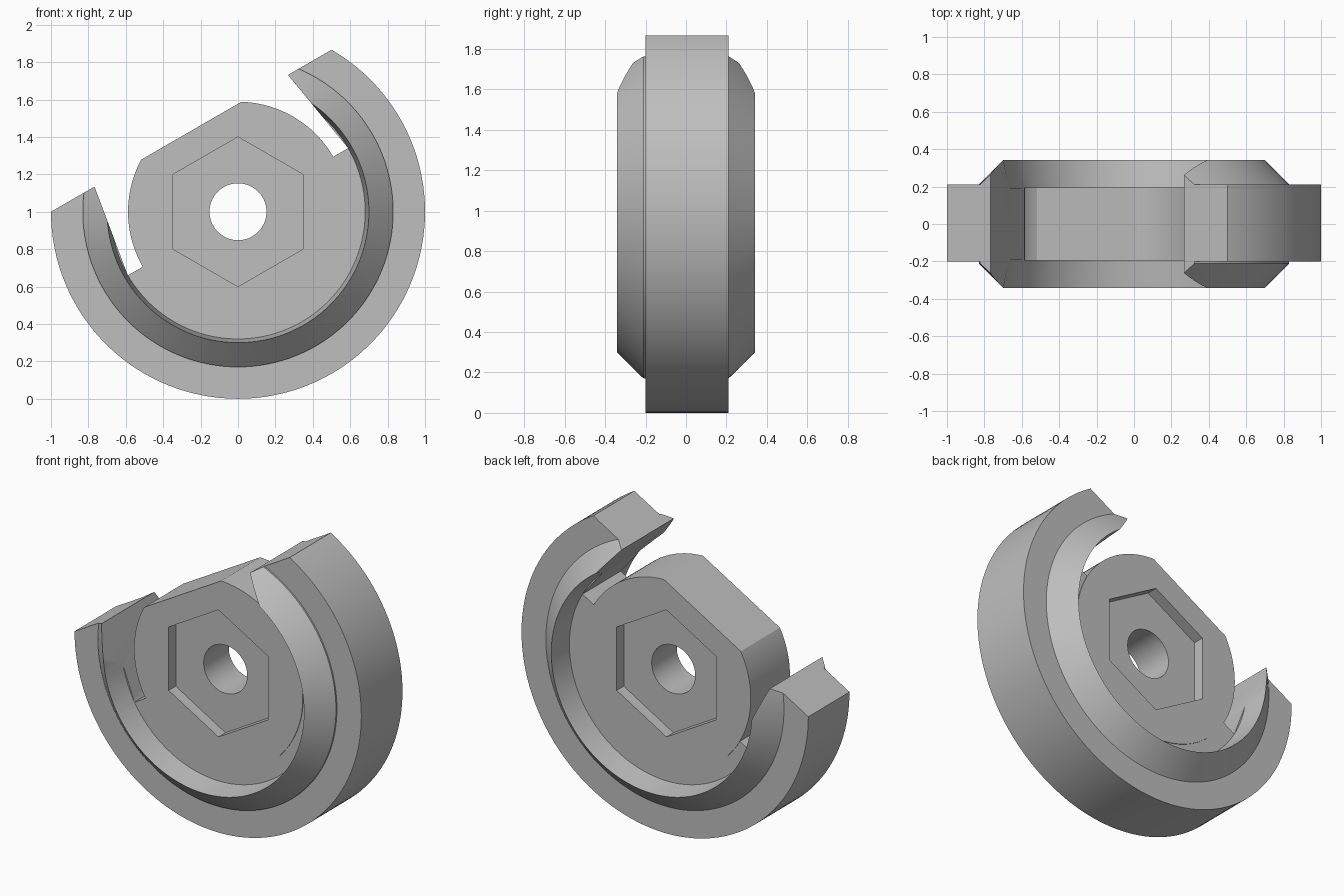
import bpy, bmesh, math
from mathutils import Matrix

if "Cube" in bpy.data.objects:
    bpy.data.objects.remove(bpy.data.objects["Cube"])

TILT = math.radians(-30)   # slot opening leans toward the model's right
CENTRE_Z = 1.0
SEGMENTS = 128

grey = bpy.data.materials.new("plain grey")
grey.use_nodes = True
colour = (0.52, 0.52, 0.52, 1)
grey.diffuse_color = colour
grey.node_tree.nodes["Principled BSDF"].inputs["Base Color"].default_value = colour


def make_object(name, bm):
    bmesh.ops.recalc_face_normals(bm, faces=bm.faces)
    mesh = bpy.data.meshes.new(name)
    bm.to_mesh(mesh)
    bm.free()
    mesh.materials.append(grey)
    obj = bpy.data.objects.new(name, mesh)
    bpy.context.collection.objects.link(obj)
    obj.location.z = CENTRE_Z
    return obj


def lathe(name, profile):
    """Turn a closed (radius, y) profile around the y axis."""
    bm = bmesh.new()
    rings = []
    for i in range(SEGMENTS):
        a = 2 * math.pi * i / SEGMENTS
        rings.append([bm.verts.new((r * math.cos(a), y, r * math.sin(a)))
                      for r, y in profile])
    n = len(profile)
    for i, ring in enumerate(rings):
        following = rings[(i + 1) % SEGMENTS]
        for j in range(n):
            k = (j + 1) % n
            bm.faces.new((ring[j], ring[k], following[k], following[j]))
    return make_object(name, bm)


def prism(name, outline, y0, y1, angle=0.0):
    """Extrude an (x, z) outline along y, then turn it around the y axis."""
    bm = bmesh.new()
    face = bm.faces.new([bm.verts.new((x, y0, z)) for x, z in outline])
    extruded = bmesh.ops.extrude_face_region(bm, geom=[face])["geom"]
    moved = [v for v in extruded if isinstance(v, bmesh.types.BMVert)]
    bmesh.ops.translate(bm, verts=moved, vec=(0, y1 - y0, 0))
    bm.transform(Matrix.Rotation(angle, 4, "Y"))
    obj = make_object(name, bm)
    obj.hide_render = True
    return obj


def finish(obj, cutters):
    """Apply the cuts, then smooth the curved surfaces."""
    bpy.ops.object.select_all(action="DESELECT")
    obj.select_set(True)
    bpy.context.view_layer.objects.active = obj
    for cutter in cutters:
        mod = obj.modifiers.new("cut", "BOOLEAN")
        mod.operation = "DIFFERENCE"
        mod.solver = "EXACT"
        mod.object = cutter
        bpy.ops.object.modifier_apply(modifier=mod.name)
    bpy.ops.object.shade_smooth_by_angle(angle=math.radians(25))


# Cutters: open side, tapered slot and the two hexagonal recesses
open_side = prism("open_side_cutter",
                  [(-2, 0.5), (2, 0.5), (2, 2), (-2, 2)], -0.6, 0.6, TILT)
slot = prism("slot_cutter",
             [(-0.68, 0), (0.68, 0), (0.579, 0.61), (-0.579, 0.61)],
             -0.5, 0.5, TILT)
hexagon = [(0.4 * math.sin(math.pi * i / 3), 0.4 * math.cos(math.pi * i / 3))
           for i in range(6)]
recesses = [prism("front_recess_cutter", hexagon, -0.4, -0.125),
            prism("back_recess_cutter", hexagon, 0.125, 0.4)]

# Rim with bevelled flanges and the half web that carries the hub
rim = lathe("rim_and_web", [
    (0.5, -0.19), (0.68, -0.19), (0.70, -0.342), (0.83, -0.21), (0.83, -0.2),
    (1, -0.2), (1, 0.21), (0.83, 0.21), (0.70, 0.342), (0.68, 0.19), (0.5, 0.19)])
finish(rim, [slot, open_side])

# Hub disc with a centre hole
hub = lathe("hub", [(0.152, -0.195), (0.588, -0.195), (0.588, 0.195), (0.152, 0.195)])
finish(hub, [open_side] + recesses)

# Remove the used cutters
for cutter in [open_side, slot] + recesses:
    bpy.data.objects.remove(cutter)
